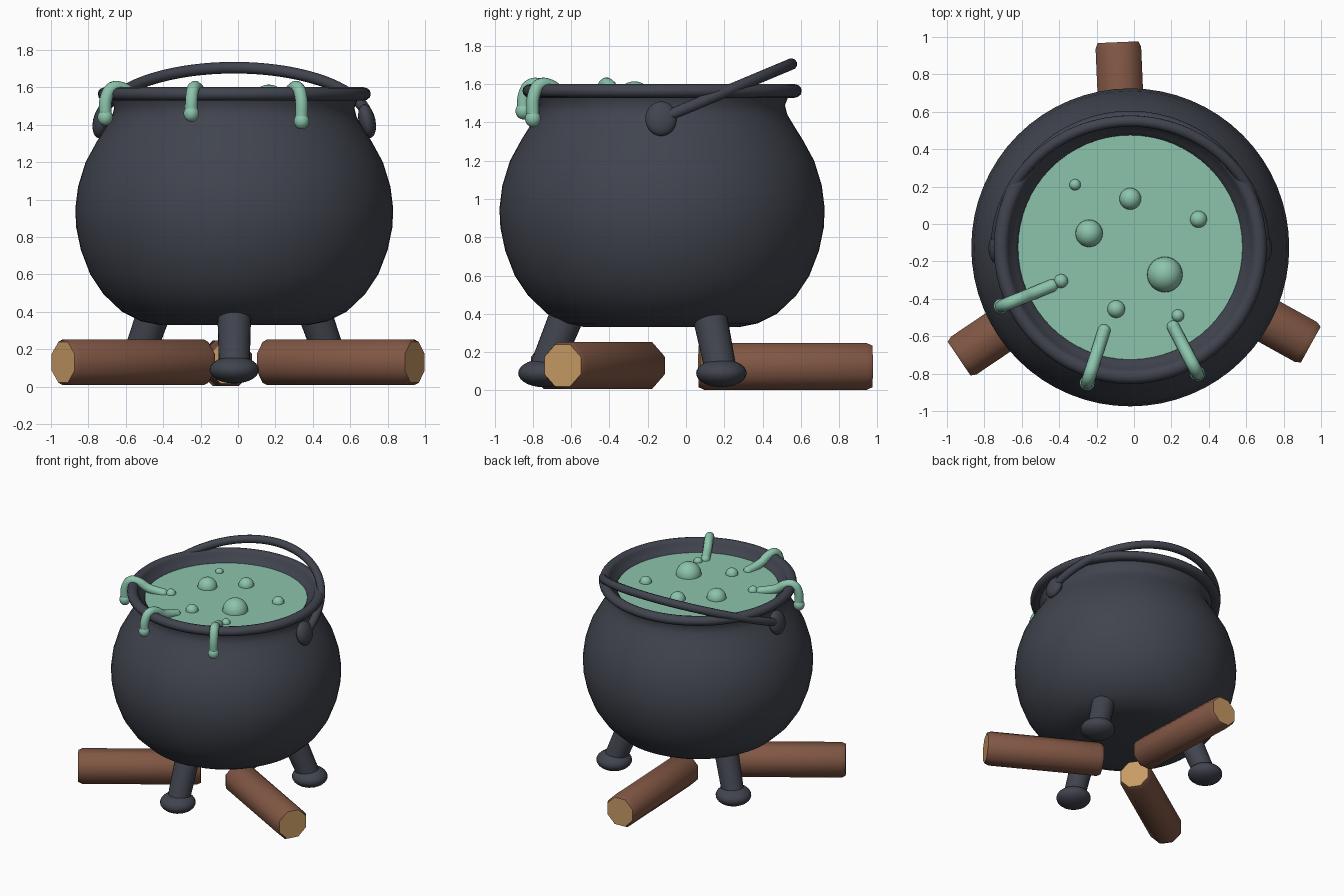
import bpy, bmesh, math
from mathutils import Vector, Matrix

if "Cube" in bpy.data.objects:
    bpy.data.objects.remove(bpy.data.objects["Cube"], do_unlink=True)

CX, CY = -0.02, -0.125      # pot axis
LIQUID_Z = 1.52


def material(name, rgb):
    m = bpy.data.materials.new(name)
    m.use_nodes = True
    m.diffuse_color = (*rgb, 1)
    m.node_tree.nodes["Principled BSDF"].inputs["Base Color"].default_value = (*rgb, 1)
    return m


IRON = material("dark iron", (0.052, 0.058, 0.076))
BREW = material("green brew", (0.26, 0.55, 0.41))
BARK = material("brown bark", (0.22, 0.095, 0.058))
WOOD = material("cut wood", (0.58, 0.33, 0.13))


def finish(name, bm, mats, angle=50):
    bmesh.ops.recalc_face_normals(bm, faces=bm.faces)
    me = bpy.data.meshes.new(name)
    bm.to_mesh(me)
    bm.free()
    ob = bpy.data.objects.new(name, me)
    bpy.context.collection.objects.link(ob)
    for m in mats:
        me.materials.append(m)
    bpy.ops.object.select_all(action='DESELECT')
    ob.select_set(True)
    bpy.context.view_layer.objects.active = ob
    bpy.ops.object.shade_smooth_by_angle(angle=math.radians(angle))
    return ob


def lathe(bm, profile, segments):
    """Spin (radius, height) points around z, welding the poles."""
    verts = [bm.verts.new((r, 0, z)) for r, z in profile]
    edges = [bm.edges.new(p) for p in zip(verts, verts[1:])]
    bmesh.ops.spin(bm, geom=verts + edges, cent=(0, 0, 0), axis=(0, 0, 1),
                   angle=math.tau, steps=segments)
    bmesh.ops.remove_doubles(bm, verts=bm.verts, dist=0.0005)


def ellipsoid(bm, centre, size, rot=None):
    mat = Matrix.Translation(centre) @ (rot or Matrix()) @ Matrix.Diagonal((*size, 1))
    bmesh.ops.create_uvsphere(bm, u_segments=24, v_segments=14, radius=1, matrix=mat)


def aim(direction):
    return Vector(direction).to_track_quat('Z', 'Y').to_matrix().to_4x4()


def tube(name, points, radius, mat):
    cu = bpy.data.curves.new(name, 'CURVE')
    cu.dimensions = '3D'
    cu.bevel_depth = radius
    cu.bevel_resolution = 3
    cu.use_fill_caps = True
    cu.resolution_u = 8
    sp = cu.splines.new('BEZIER')
    sp.bezier_points.add(len(points) - 1)
    for bp, p in zip(sp.bezier_points, points):
        bp.co = p
        bp.handle_left_type = bp.handle_right_type = 'AUTO'
    cu.materials.append(mat)
    ob = bpy.data.objects.new(name, cu)
    bpy.context.collection.objects.link(ob)


# Pot body with a rolled rim and a short inner wall
bm = bmesh.new()
body = [(0, .33), (.40, .33), (.50, .35), (.60, .40), (.70, .495), (.77, .60),
        (.82, .73), (.845, .85), (.85, .95), (.835, 1.07), (.795, 1.20), (.735, 1.31),
        (.685, 1.39), (.655, 1.44), (.642, 1.49), (.66, 1.535)]
rim = [(.69 + .04 * math.cos(a), 1.565 + .036 * math.sin(a))
       for a in (math.radians(d) for d in range(-90, 181, 30))]
lathe(bm, body + rim + [(.62, 1.535), (.59, 1.50), (.57, 1.42)], 64)
pot = finish("cauldron_pot", bm, [IRON], 70)
pot.location = (CX, CY, 0)

# Liquid surface
bm = bmesh.new()
bmesh.ops.create_circle(bm, cap_ends=True, segments=64, radius=.60,
                        matrix=Matrix.Translation((CX, CY, LIQUID_Z)))
finish("brew_surface", bm, [BREW])

# Bubbles
bm = bmesh.new()
for x, y, r in [(-.315, .21, .03), (-.02, .135, .058), (.345, .025, .045),
                (-.24, -.05, .073), (.165, -.27, .095), (-.39, -.305, .037),
                (-.095, -.455, .047), (.235, -.49, .033)]:
    ellipsoid(bm, (x, y, LIQUID_Z), (r, r, r))
finish("brew_bubbles", bm, [BREW])

# Drips running from the liquid over the rim
for i, (inner, outer, low) in enumerate([((-.44, -.33), (-.71, -.44), 1.44),
                                         ((-.16, -.57), (-.25, -.85), 1.46),
                                         ((.21, -.55), (.34, -.80), 1.42)]):
    a, b = Vector(inner), Vector(outer)
    path = [(*a.lerp(b, t), z) for t, z in
            [(0, 1.52), (.4, 1.55), (.66, 1.594), (.85, 1.597), (.97, 1.55), (1, low)]]
    tube(f"drip_{i + 1}", path, .034, BREW)
    bm = bmesh.new()
    ellipsoid(bm, (*b, low), (.041, .041, .044))
    ellipsoid(bm, (*a, LIQUID_Z), (.034, .034, .034))
    finish(f"drip_{i + 1}_ends", bm, [BREW])

# Handle leaning back, and its round ears
steps = 24
arc = [(CX + .715 * math.cos(t), -.13 + .68 * math.sin(t), 1.42 + .285 * math.sin(t))
       for t in (math.pi * i / steps for i in range(steps + 1))]
tube("handle", arc, .031, IRON)
for side, label in ((1, "left"), (-1, "right")):
    bm = bmesh.new()
    ellipsoid(bm, (CX + side * .71, -.13, 1.42), (.045, .083, .092),
              Matrix.Rotation(side * math.radians(-12), 4, 'Y'))
    finish(f"{label}_handle_ear", bm, [IRON])

# Three splayed legs with flattened feet
for label, deg in (("front", -90), ("back_left", 30), ("back_right", 150)):
    out = Vector((math.cos(math.radians(deg)), math.sin(math.radians(deg)), 0))
    axis = Vector((CX, CY, 0))
    foot, top = axis + out * .62 + Vector((0, 0, .09)), axis + out * .47 + Vector((0, 0, .46))
    bm = bmesh.new()
    bmesh.ops.create_cone(bm, cap_ends=True, segments=24, radius1=.082, radius2=.092,
                          depth=(top - foot).length,
                          matrix=Matrix.Translation((foot + top) / 2) @ aim(top - foot))
    ellipsoid(bm, foot, (.132, .132, .073))
    finish(f"{label}_leg", bm, [IRON])

# Logs with pale cut ends
for label, end, deg in (("back", (-.085, .972), 92.5), ("left", (.945, -.645), -29),
                        ("right", (-.935, -.72), 214)):
    d = Vector((math.cos(math.radians(deg)), math.sin(math.radians(deg)), 0))
    bm = bmesh.new()
    n = .905
    lathe(bm, [(0, 0), (.118, 0), (.132, .03), (.132, n - .03), (.118, n), (0, n)], 8)
    for f in bm.faces:
        f.material_index = int(abs(f.normal.z) > .9)
    bm.transform(Matrix.Rotation(math.radians(22.5), 4, 'Z'))
    start = Vector((*end, .13 if label != "back" else .125)) - d * n
    bm.transform(Matrix.Translation(start) @ aim(d))
    finish(f"{label}_log", bm, [BARK, WOOD], 55)
